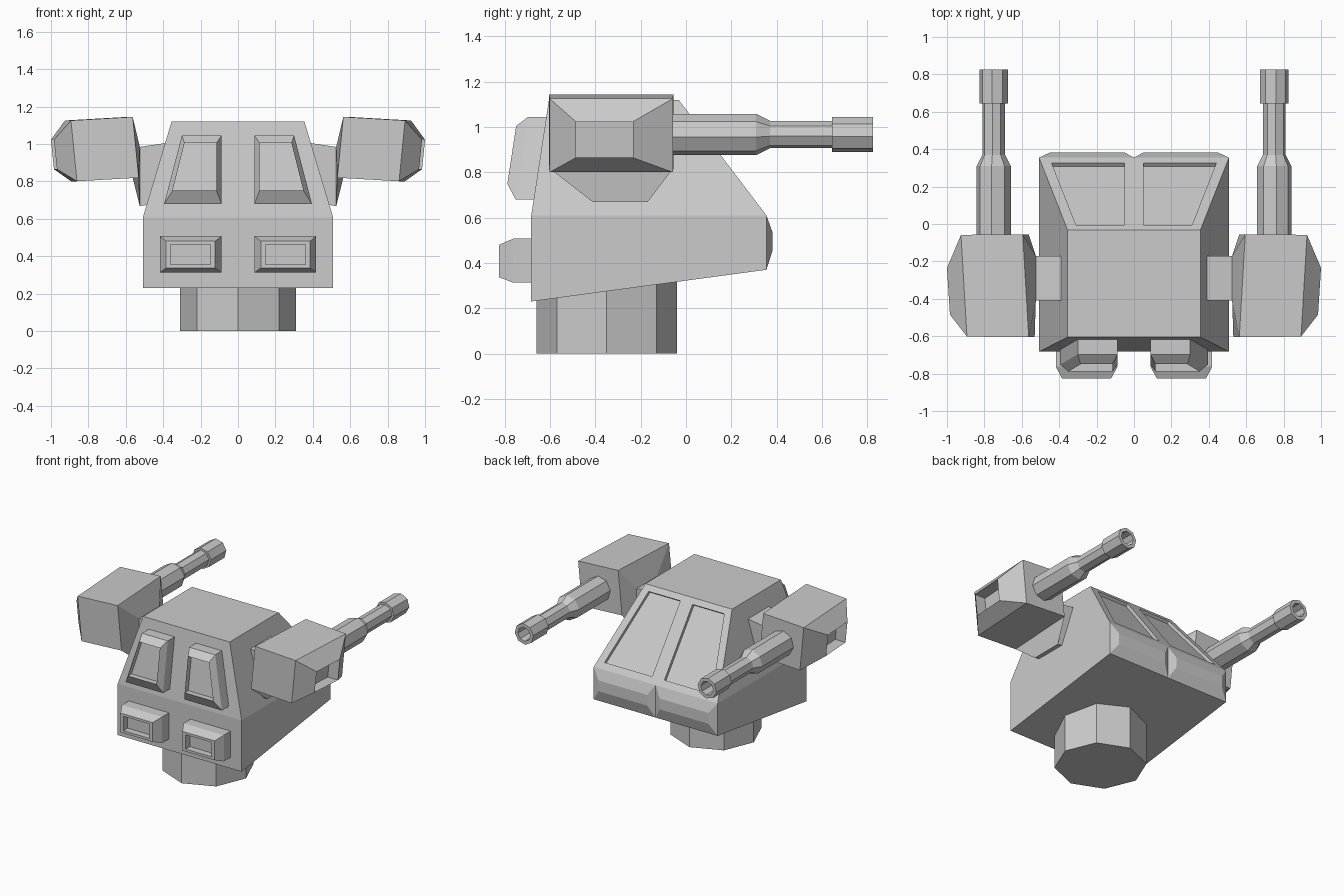
import bpy, bmesh, math
from mathutils import Vector

if "Cube" in bpy.data.objects:
    bpy.data.objects.remove(bpy.data.objects["Cube"])


def loft(name, rings):
    """Closed solid skinned through equal-length rings, capped at both ends."""
    bm = bmesh.new()
    rows = [[bm.verts.new(p) for p in r] for r in rings]
    n = len(rows[0])
    for a, b in zip(rows, rows[1:]):
        for i in range(n):
            j = (i + 1) % n
            bm.faces.new((a[i], a[j], b[j], b[i]))
    bm.faces.new(rows[0])
    bm.faces.new(rows[-1])
    bmesh.ops.recalc_face_normals(bm, faces=bm.faces)
    me = bpy.data.meshes.new(name)
    bm.to_mesh(me)
    bm.free()
    ob = bpy.data.objects.new(name, me)
    bpy.context.collection.objects.link(ob)
    return ob


def rect_xy(hx, y0, y1, z0, z1):
    return [(-hx, y0, z0), (hx, y0, z0), (hx, y1, z1), (-hx, y1, z1)]


def rect_xz(x0, x1, y, z0, z1):
    return [(x0, y, z0), (x1, y, z0), (x1, y, z1), (x0, y, z1)]


def flip(rings, s):
    return [[(s * p[0], p[1], p[2]) for p in r] for r in rings]


def octagon_y(cx, cz, y, r, turn):
    return [(cx + r * math.cos(turn + i * math.pi / 4), y,
             cz + r * math.sin(turn + i * math.pi / 4)) for i in range(8)]


# Main hull
body = loft("turret_body", [
    rect_xy(.508, -.683, .355, .23, .37),
    rect_xy(.508, -.683, .355, .61, .61),
    rect_xy(.355, -.605, -.032, 1.12, 1.12)])

# Octagonal pedestal
loft("pedestal", [[(.31 * math.cos(i * math.pi / 4),
                    -.35 + .31 * math.sin(i * math.pi / 4), z)
                   for i in range(8)] for z in (0, .32)])

slope = .51 / .387
slope_normal = Vector((0, slope, 1)).normalized()


def on_slope(x, y, d):
    return tuple(Vector((x, y, 1.12 - (y + .032) * slope)) + slope_normal * d)


def on_front(outline, out):
    return [(x, -.683 + (z - .61) * .153 - out, z) for x, z in outline]


vent_outer = [(.088, .68), (.395, .68), (.30, 1.045), (.088, 1.045)]
vent_rim = [(.115, .75), (.35, .75), (.286, 1.005), (.115, 1.005)]
window = [(.05, .325), (.44, .325), (.31, -.005), (.05, -.005)]

for s, side in ((1, "right"), (-1, "left")):
    # Recessed panel in the sloped back
    cutter = loft("window_cutter_" + side, flip(
        [[on_slope(x, y, d) for x, y in window] for d in (-.022, .05)], s))
    cutter.hide_render = True
    cutter.hide_viewport = True
    mod = body.modifiers.new("window_" + side, 'BOOLEAN')
    mod.operation = 'DIFFERENCE'
    mod.solver = 'EXACT'
    mod.object = cutter

    # Rear bumper pad
    loft("bumper_" + side, flip([
        rect_xz(0, .508, .34, .37, .61),
        rect_xz(0, .508, .355, .37, .61),
        rect_xz(.05, .45, .382, .455, .535)], s))

    # Upper trapezoid vent with recessed centre
    loft("upper_vent_" + side, flip([
        on_front(vent_outer, -.03), on_front(vent_outer, .08),
        on_front(vent_rim, .127), on_front(vent_rim, .085)], s))

    # Lower rectangular vent with recessed centre
    loft("lower_vent_" + side, flip([
        rect_xz(.088, .418, -.66, .313, .507),
        rect_xz(.088, .418, -.763, .313, .507),
        rect_xz(.122, .385, -.825, .337, .48),
        rect_xz(.148, .362, -.825, .355, .462),
        rect_xz(.148, .362, -.775, .355, .462)], s))

    # Gun housing: arm, flare, skewed box, tapered end with pocket
    corners = [(-1, -1), (1, -1), (1, 1), (-1, 1)]

    def section(x, y, z, hy, hz, lean):
        return [(x + lean * (v + w), y + hy * v, z + hz * w)
                for v, w in corners]

    loft("gun_housing_" + side, flip([
        section(.30, -.29, .86, .12, .158, 0),
        section(.525, -.29, .826, .12, .158, 0),
        section(.563, -.33, .982, .275, .1625, .016),
        section(.893, -.33, .963, .272, .1625, .016),
        section(.984, -.36, .944, .125, .079, .008),
        section(.90, -.36, .944, .125, .079, .008)], s))

    # Stepped barrel with hollow muzzle
    steps = [(-.10, .092), (.31, .092), (.37, .061), (.645, .061),
             (.645, .077), (.825, .077), (.825, .052), (.68, .052)]
    loft("gun_barrel_" + side, flip(
        [octagon_y(.75, .967, y, r, math.radians(-7)) for y, r in steps], s))
